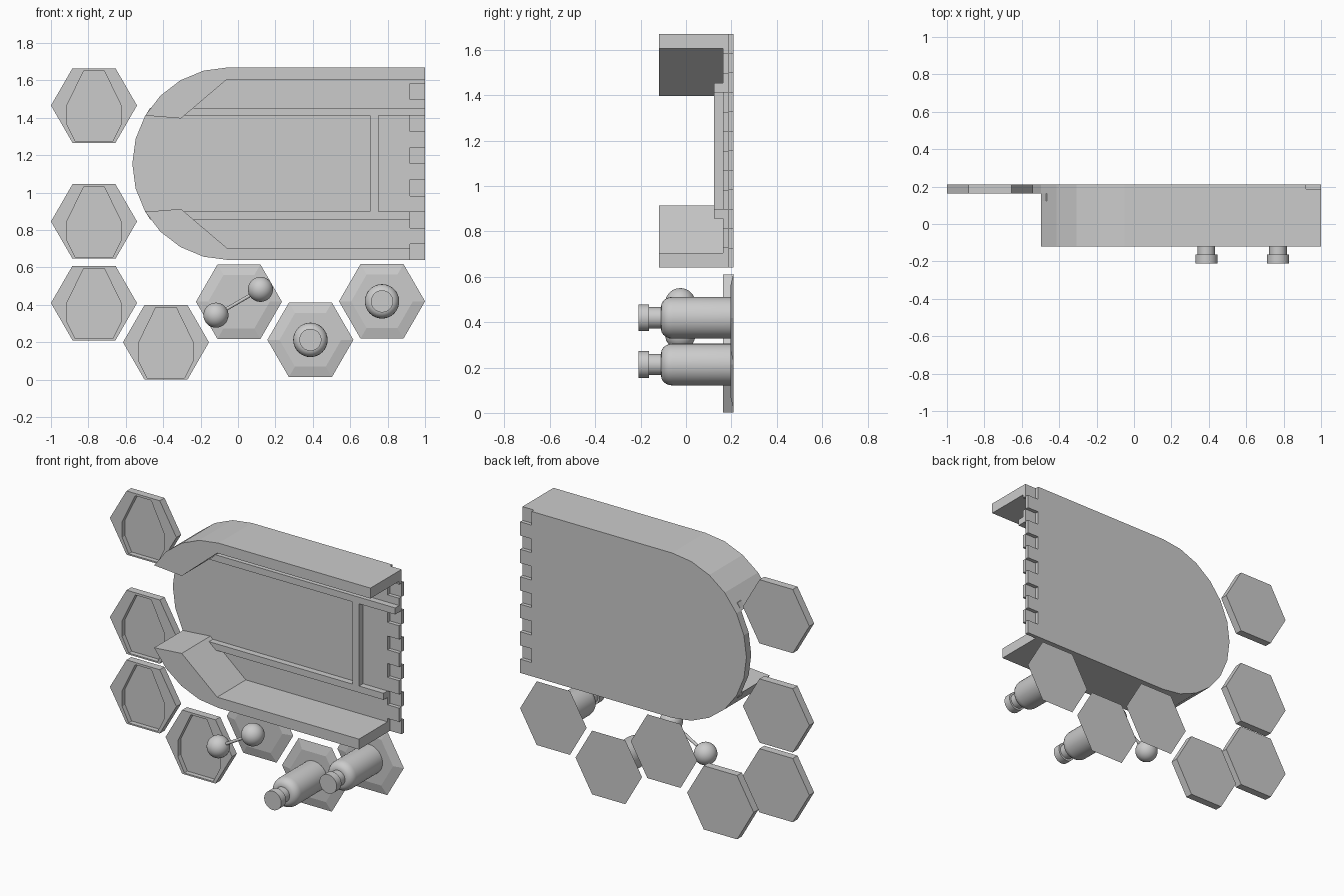
import bpy, bmesh
from math import sin, cos, pi, radians
from mathutils import Vector, Matrix

if "Cube" in bpy.data.objects:
    bpy.data.objects.remove(bpy.data.objects["Cube"])

BACK, FRONT = 0.21, 0.163      # y of the rear face and of the plate front
MID_Z = 1.155                  # mirror height of the tray


def finish(bm, name, smooth=False):
    bmesh.ops.recalc_face_normals(bm, faces=bm.faces[:])
    me = bpy.data.meshes.new(name)
    bm.to_mesh(me)
    bm.free()
    if smooth:
        me.shade_smooth()
        me.set_sharp_from_angle(angle=radians(35))
    ob = bpy.data.objects.new(name, me)
    bpy.context.collection.objects.link(ob)
    return ob


def prism(name, outline, y0, y1):
    """Extrude an (x, z) outline from y0 to y1."""
    bm = bmesh.new()
    face = bm.faces.new([bm.verts.new((x, y0, z)) for x, z in outline])
    ext = bmesh.ops.extrude_face_region(bm, geom=[face])
    verts = [g for g in ext["geom"] if isinstance(g, bmesh.types.BMVert)]
    bmesh.ops.translate(bm, verts=verts, vec=(0, y1 - y0, 0))
    return finish(bm, name)


def rect(x0, x1, z0, z1):
    return [(x0, z0), (x1, z0), (x1, z1), (x0, z1)]


def boxes(name, rects, y0, y1):
    """Several boxes in one mesh."""
    bm = bmesh.new()
    for x0, x1, z0, z1 in rects:
        m = Matrix.Translation(((x0 + x1) / 2, (y0 + y1) / 2, (z0 + z1) / 2))
        m = m @ Matrix.Diagonal((x1 - x0, y1 - y0, z1 - z0, 1))
        bmesh.ops.create_cube(bm, size=1, matrix=m)
    return finish(bm, name)


def cut(ob, cutter):
    mod = ob.modifiers.new("cut", 'BOOLEAN')
    mod.operation = 'DIFFERENCE'
    mod.solver = 'EXACT'
    mod.object = cutter
    cutter.hide_render = True
    cutter.hide_viewport = True


def hexagon(cx, cz, r):
    return [(cx + r * cos(i * pi / 3), cz + r * sin(i * pi / 3)) for i in range(6)]


# Tray plate: straight right end, half-round left end
R, CX = 0.515, -0.05
arc = [(CX - R * sin(radians(a)), R * cos(radians(a))) for a in range(0, 181, 15)]
outline = [(1, R)] + arc + [(1, -R)]
plate = prism("tray_plate", [(x, MID_Z + z) for x, z in outline], FRONT, BACK)

# Interlocking half-thickness fingers along the right end
pitch = 2 * R / 12
half_y = (FRONT + BACK) / 2
for side, y0, y1, start in (("front", 0.1, half_y, 0), ("rear", half_y, 0.3, 1)):
    slots = []
    for i in range(start, 12, 2):
        lo = MID_Z - R + i * pitch - (0.02 if i == 0 else 0)
        hi = MID_Z - R + (i + 1) * pitch + (0.02 if i == 11 else 0)
        slots.append((0.92, 1.05, lo, hi))
    cut(plate, boxes(side + "_finger_cutter", slots, y0, y1))

# Side walls and raised rails, mirrored; the lower ones stop at the finger slots
for name, s, end in (("upper", 1, 1.0), ("lower", -1, 0.92)):
    wall = [(end, R)] + arc[:5] + [(-0.305, 0.242), (-0.06, 0.45), (end, 0.45)]
    prism(name + "_wall", [(x, MID_Z + s * z) for x, z in wall], -0.12, FRONT)
    prism(name + "_rail", [(x, MID_Z + s * z) for x, z in
          [(-0.495, 0.257), (end, 0.257), (end, 0.298), (-0.47, 0.298)]], 0.124, FRONT)
prism("cross_rail", rect(0.705, 0.75, MID_Z - 0.257, MID_Z + 0.257), 0.124, FRONT)

# Hexagonal tiles with a tapered recess
half = [(0.055, 0.185), (0.145, 0.0), (0.145, -0.1), (0.1, -0.19)]
recess = half + [(-x, z) for x, z in reversed(half)]
for i, (cx, cz) in enumerate([(-0.77, 1.466), (-0.77, 0.846), (-0.77, 0.41), (-0.385, 0.2)]):
    tile = prism(f"recessed_tile_{i + 1}", hexagon(cx, cz, 0.23), FRONT, BACK)
    cut(tile, prism(f"recess_cutter_{i + 1}",
                    [(cx + x, cz + z) for x, z in recess], 0.1, 0.193))


# Bevelled hexagonal bases
def base(name, cx, cz):
    bm = bmesh.new()
    rear = [bm.verts.new((x, BACK, z)) for x, z in hexagon(cx, cz, 0.23)]
    top = [bm.verts.new((x, 0.196, z)) for x, z in hexagon(cx, cz, 0.165)]
    bm.faces.new(rear)
    bm.faces.new(top)
    for i in range(6):
        j = (i + 1) % 6
        bm.faces.new((rear[i], rear[j], top[j], top[i]))
    finish(bm, name)


# Bottle: (radius, y) profile spun around the y axis
def bottle(name, cx, cz, n=32):
    prof = [(0.092, 0.197)]
    prof += [(0.05 + 0.042 * cos(a * pi / 10), -0.06 - 0.05 * sin(a * pi / 10)) for a in range(6)]
    prof += [(0.047, -0.11), (0.047, -0.163), (0.059, -0.163), (0.059, -0.21)]
    bm = bmesh.new()
    rings = [[bm.verts.new((cx + r * cos(2 * pi * k / n), y, cz + r * sin(2 * pi * k / n)))
              for k in range(n)] for r, y in prof]
    for a, b in zip(rings, rings[1:]):
        for k in range(n):
            bm.faces.new((a[k], a[(k + 1) % n], b[(k + 1) % n], b[k]))
    bm.faces.new(rings[0])
    bm.faces.new(rings[-1])
    finish(bm, name, True)


base("ball_base", 0.005, 0.417)
for label, cx, cz in (("left", 0.387, 0.213), ("right", 0.77, 0.419)):
    base(label + "_bottle_base", cx, cz)
    bottle(label + "_bottle", cx, cz)

# Two balls joined by a thin rod
ends = [Vector((-0.118, -0.025, 0.345)), Vector((0.12, -0.025, 0.483))]
for label, p in zip(("left", "right"), ends):
    bm = bmesh.new()
    bmesh.ops.create_uvsphere(bm, u_segments=32, v_segments=16, radius=0.067,
                              matrix=Matrix.Translation(p))
    finish(bm, label + "_ball", True)
axis = ends[1] - ends[0]
bm = bmesh.new()
bmesh.ops.create_cone(bm, cap_ends=True, segments=16, radius1=0.009, radius2=0.009,
                      depth=axis.length,
                      matrix=Matrix.Translation((ends[0] + ends[1]) / 2)
                      @ axis.to_track_quat('Z', 'Y').to_matrix().to_4x4())
finish(bm, "ball_rod", True)
